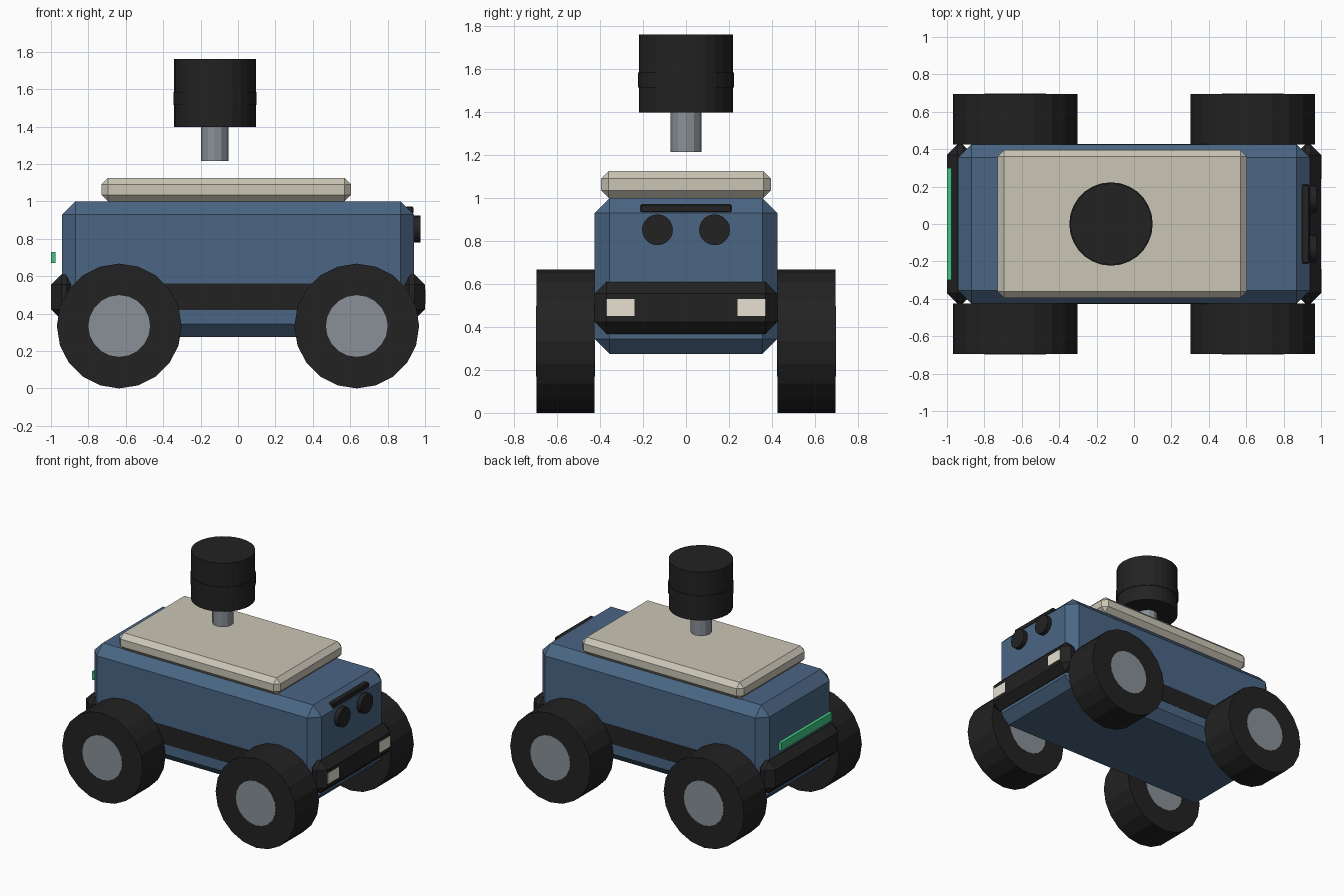
import bpy, bmesh, math
from mathutils import Matrix, Vector

if "Cube" in bpy.data.objects:
    bpy.data.objects.remove(bpy.data.objects["Cube"])


def material(name, rgb):
    m = bpy.data.materials.new(name)
    m.diffuse_color = (*rgb, 1)
    m.use_nodes = True
    m.node_tree.nodes["Principled BSDF"].inputs["Base Color"].default_value = m.diffuse_color
    return m


BLUE = material("slate_blue", (0.069, 0.133, 0.231))
BEIGE = material("warm_beige", (0.59, 0.56, 0.465))
BLACK = material("rubber_black", (0.016, 0.016, 0.016))
GREY = material("metal_grey", (0.25, 0.28, 0.31))
GREEN = material("signal_green", (0.05, 0.58, 0.23))
CREAM = material("lamp_cream", (0.85, 0.80, 0.68))


def finish(name, bm, mat):
    mesh = bpy.data.meshes.new(name)
    bm.to_mesh(mesh)
    bm.free()
    mesh.materials.append(mat)
    ob = bpy.data.objects.new(name, mesh)
    bpy.context.collection.objects.link(ob)
    return ob


def box(name, lo, hi, mat, chamfer=0):
    lo, hi = Vector(lo), Vector(hi)
    bm = bmesh.new()
    bmesh.ops.create_cube(bm, size=1, matrix=Matrix.Translation((lo + hi) / 2)
                          @ Matrix.Diagonal((*(hi - lo), 1)))
    if chamfer:
        bmesh.ops.bevel(bm, geom=bm.edges[:], offset=chamfer, segments=1,
                        affect='EDGES', profile=0.5)
    return finish(name, bm, mat)


def cylinder(name, centre, radius, length, axis, sides, mat):
    turn = {'X': Matrix.Rotation(math.pi / 2, 4, 'Y'),
            'Y': Matrix.Rotation(math.pi / 2, 4, 'X'),
            'Z': Matrix.Identity(4)}[axis]
    bm = bmesh.new()
    bmesh.ops.create_cone(bm, cap_ends=True, segments=sides, radius1=radius,
                          radius2=radius, depth=length,
                          matrix=Matrix.Translation(centre) @ turn)
    return finish(name, bm, mat)


# Hull and roof plate
box("body", (-0.94, -0.425, 0.275), (0.94, 0.425, 1.0), BLUE, 0.07)
box("roof_plate", (-0.73, -0.395, 1.0), (0.605, 0.395, 1.125), BEIGE, 0.035)

# Bumpers at both ends
for label, x0, x1 in (("nose", 0.86, 1.0), ("tail", -1.0, -0.86)):
    box(label + "_bumper", (x0, -0.425, 0.368), (x1, 0.425, 0.61), BLACK, 0.055)

for side, s in (("near", -1), ("far", 1)):
    # Side rub strip, flush with the hull
    y0, y1 = sorted((s * 0.40, s * 0.427))
    box(side + "_side_strip", (-0.60, y0, 0.42), (0.60, y1, 0.56), BLACK)
    # Wheels with flush hubs
    for end, x in (("nose", 0.635), ("tail", -0.635)):
        cylinder(f"{side}_{end}_wheel", (x, s * 0.56, 0.3335), 0.3335, 0.27, 'Y', 20, BLACK)
        cylinder(f"{side}_{end}_hub", (x, s * 0.56, 0.3335), 0.165, 0.274, 'Y', 20, GREY)
    # Camera eye and bumper lamp
    cylinder(side + "_eye", (0.945, s * 0.133, 0.852), 0.072, 0.06, 'X', 20, BLACK)
    box(side + "_lamp", (0.98, s * 0.305 - 0.065, 0.45),
        (1.002, s * 0.305 + 0.065, 0.53), CREAM)

# Brow bar over the eyes and tail light bar
box("brow_bar", (0.895, -0.212, 0.932), (0.938, 0.212, 0.972), BLACK, 0.006)
box("tail_light", (-1.0, -0.30, 0.67), (-0.975, 0.30, 0.73), GREEN)

# Sensor mast and drum
cylinder("mast", (-0.125, 0, 1.31), 0.073, 0.19, 'Z', 12, GREY)
cylinder("sensor_drum", (-0.123, 0, 1.579), 0.218, 0.362, 'Z', 28, BLACK)
cylinder("sensor_ring", (-0.123, 0, 1.55), 0.223, 0.07, 'Z', 28, BLACK)
